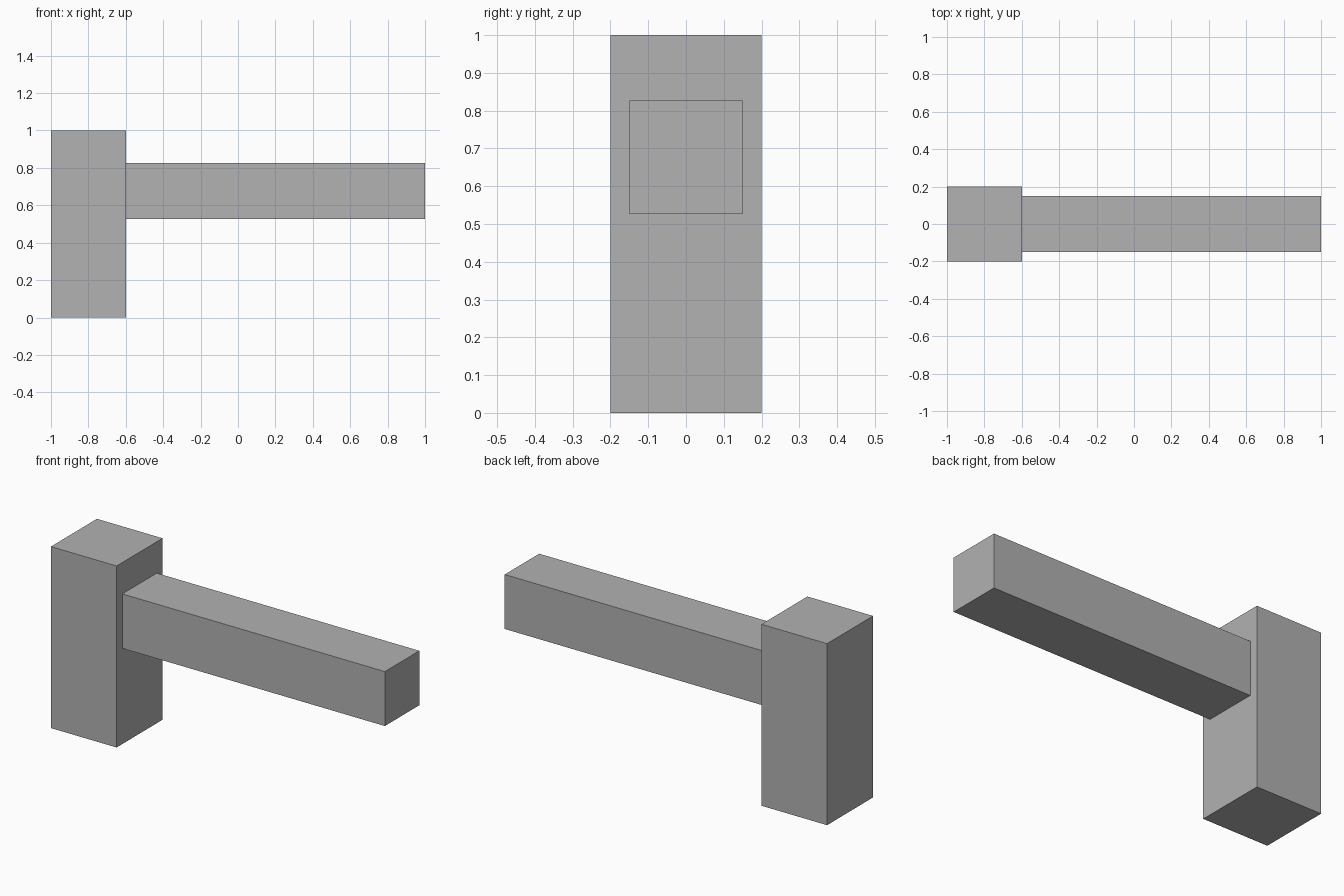
import bpy
import bmesh
from mathutils import Vector

default_cube = bpy.data.objects.get("Cube")
if default_cube:
    bpy.data.objects.remove(default_cube, do_unlink=True)

# Single plain grey material
GREY = (0.445, 0.445, 0.445, 1.0)
grey = bpy.data.materials.new("plain_grey")
grey.use_nodes = True
grey.diffuse_color = GREY
grey.node_tree.nodes["Principled BSDF"].inputs["Base Color"].default_value = GREY


def add_box(name, low, high):
    """Add a flat-shaded box spanning two opposite corners."""
    low, high = Vector(low), Vector(high)
    size, centre = high - low, (low + high) / 2
    bm = bmesh.new()
    bmesh.ops.create_cube(bm, size=1.0)
    bmesh.ops.scale(bm, vec=size, verts=bm.verts)
    mesh = bpy.data.meshes.new(name)
    bm.to_mesh(mesh)
    bm.free()
    mesh.materials.append(grey)
    box = bpy.data.objects.new(name, mesh)
    box.location = centre
    bpy.context.collection.objects.link(box)
    return box


# Upright block standing on the ground
add_box("upright_post", (-1.0, -0.2, 0.0), (-0.6, 0.2, 1.0))

# Horizontal arm reaching out from the post
add_box("side_arm", (-0.6, -0.15, 0.527), (1.0, 0.15, 0.827))
